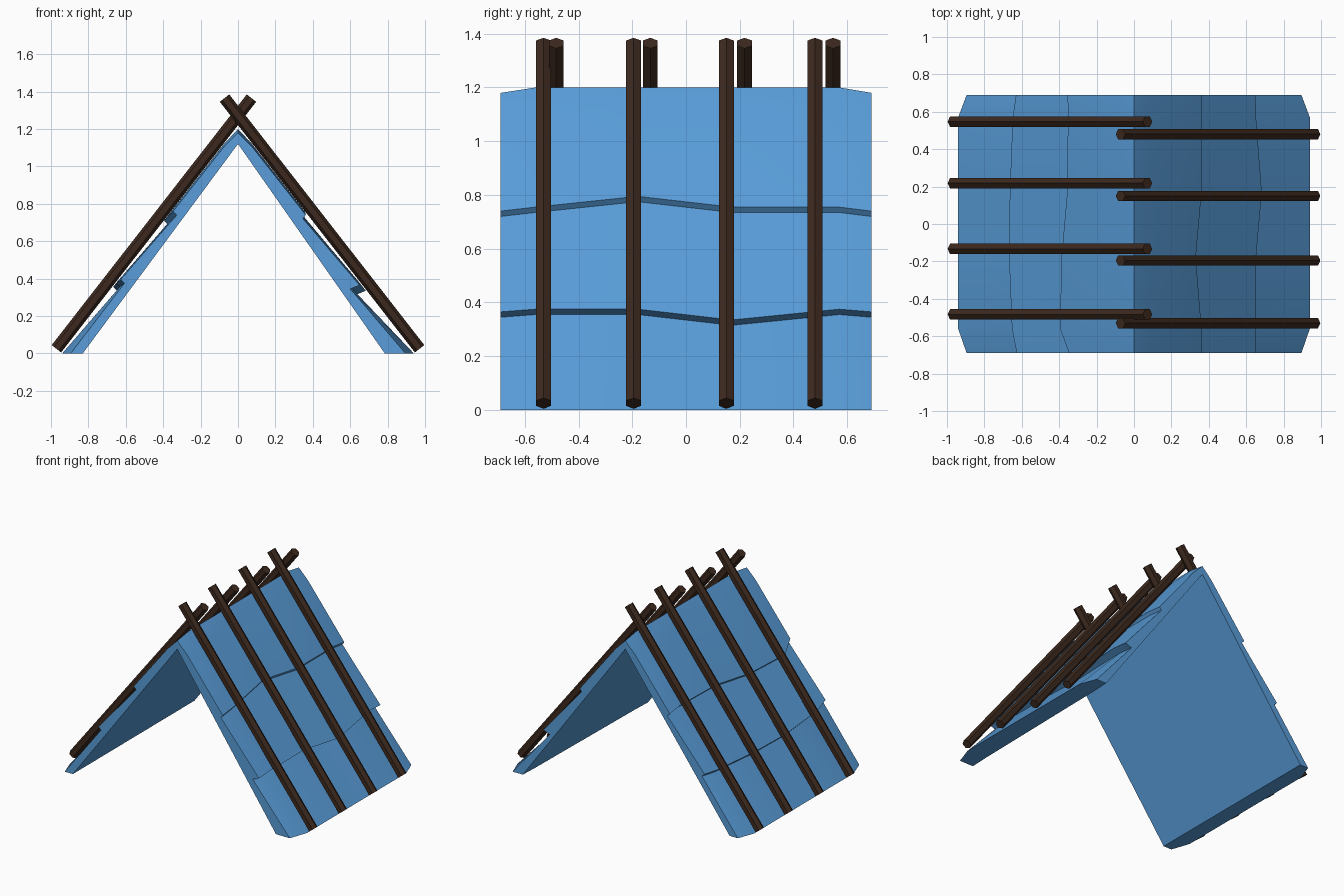
import bpy, bmesh
from math import pi, radians
from mathutils import Vector, Matrix

if "Cube" in bpy.data.objects:
    bpy.data.objects.remove(bpy.data.objects["Cube"])


def material(name, color):
    m = bpy.data.materials.new(name)
    m.diffuse_color = (*color, 1)
    m.use_nodes = True
    m.node_tree.nodes["Principled BSDF"].inputs["Base Color"].default_value = m.diffuse_color
    return m


BLUE = material("blue_cover", (0.10, 0.34, 0.70))
BROWN = material("dark_wood", (0.045, 0.022, 0.013))


def finish(name, bm, mat):
    bmesh.ops.recalc_face_normals(bm, faces=bm.faces)
    me = bpy.data.meshes.new(name)
    bm.to_mesh(me)
    bm.free()
    me.materials.append(mat)
    ob = bpy.data.objects.new(name, me)
    bpy.context.collection.objects.link(ob)
    return ob


# Roof cover: cross-sections lofted along y, with two overlapping layer edges per side
Y = [-0.69, -0.56, -0.18, 0.17, 0.57, 0.69]
RIGHT_EDGES = ([.74, .755, .795, .755, .755, .74], [.365, .375, .375, .335, .375, .365])
LEFT_EDGES = ([.76, .71, .72, .76, .765, .75], [.395, .375, .355, .36, .38, .39])


def half_profile(i, side, edges, recess, inner):
    end = i in (0, len(Y) - 1)

    def line(z):
        return 0.94 - 0.767 * z - (0.01 if end else 0)

    pts = [(0.075, 1.12 - (0.015 if end else 0))]
    for row, depth in zip(edges, recess):
        z = row[i]
        pts.append((line(z), z))
        pts.append((line(z) - depth, z - 0.02))
    pts += [(0.895 if end else 0.94, 0), (inner, 0)]
    return [(side * x, z) for x, z in pts]


bm = bmesh.new()
rings = []
for i, y in enumerate(Y):
    ridge = 1.18 if i in (0, len(Y) - 1) else 1.2
    right = half_profile(i, 1, RIGHT_EDGES, (0.015, 0.05), 0.785 + 0.006 * i)
    left = half_profile(i, -1, LEFT_EDGES, (0.02, 0.02), 0.83)
    section = [(0, ridge)] + right + [(0, 1.12)] + left[::-1]
    rings.append([bm.verts.new((x, y, z)) for x, z in section])
n = len(rings[0])
for a, b in zip(rings, rings[1:]):
    for k in range(n):
        bm.faces.new((a[k], a[(k + 1) % n], b[(k + 1) % n], b[k]))
# end caps, one per side of the ridge
h = n // 2
for ring in (rings[0], rings[-1]):
    bm.faces.new(ring[:h + 1])
    bm.faces.new(ring[h:] + ring[:1])
cover = finish("roof_cover", bm, BLUE)
bpy.context.view_layer.objects.active = cover
cover.select_set(True)
bpy.ops.object.shade_smooth_by_angle(angle=radians(25))


# Crossed hexagonal poles resting on both slopes
def pole(name, side, y):
    a = Vector((side * 0.971, y, 0.025))
    b = Vector((-side * 0.072, y, 1.365))
    zax = (b - a).normalized()
    yax = Vector((0, 1, 0))
    xax = yax.cross(zax)
    rot = Matrix((xax, yax, zax)).transposed().to_4x4()
    bm = bmesh.new()
    bmesh.ops.create_cone(bm, cap_ends=True, segments=6, radius1=0.032,
                          radius2=0.032, depth=(b - a).length)
    # turn the hexagon so that a corner points away from the slope
    corner = max(bm.verts, key=lambda v: abs(v.co.x)).co
    if abs(corner.y) > 0.005:
        bmesh.ops.rotate(bm, verts=bm.verts, matrix=Matrix.Rotation(pi / 6, 3, 'Z'))
    bm.transform(Matrix.Translation((a + b) / 2) @ rot)
    finish(name, bm, BROWN)


for k, y in enumerate((-0.53, -0.195, 0.15, 0.48)):
    pole(f"right_pole_{k + 1}", 1, y)
for k, y in enumerate((-0.483, -0.133, 0.218, 0.547)):
    pole(f"left_pole_{k + 1}", -1, y)
